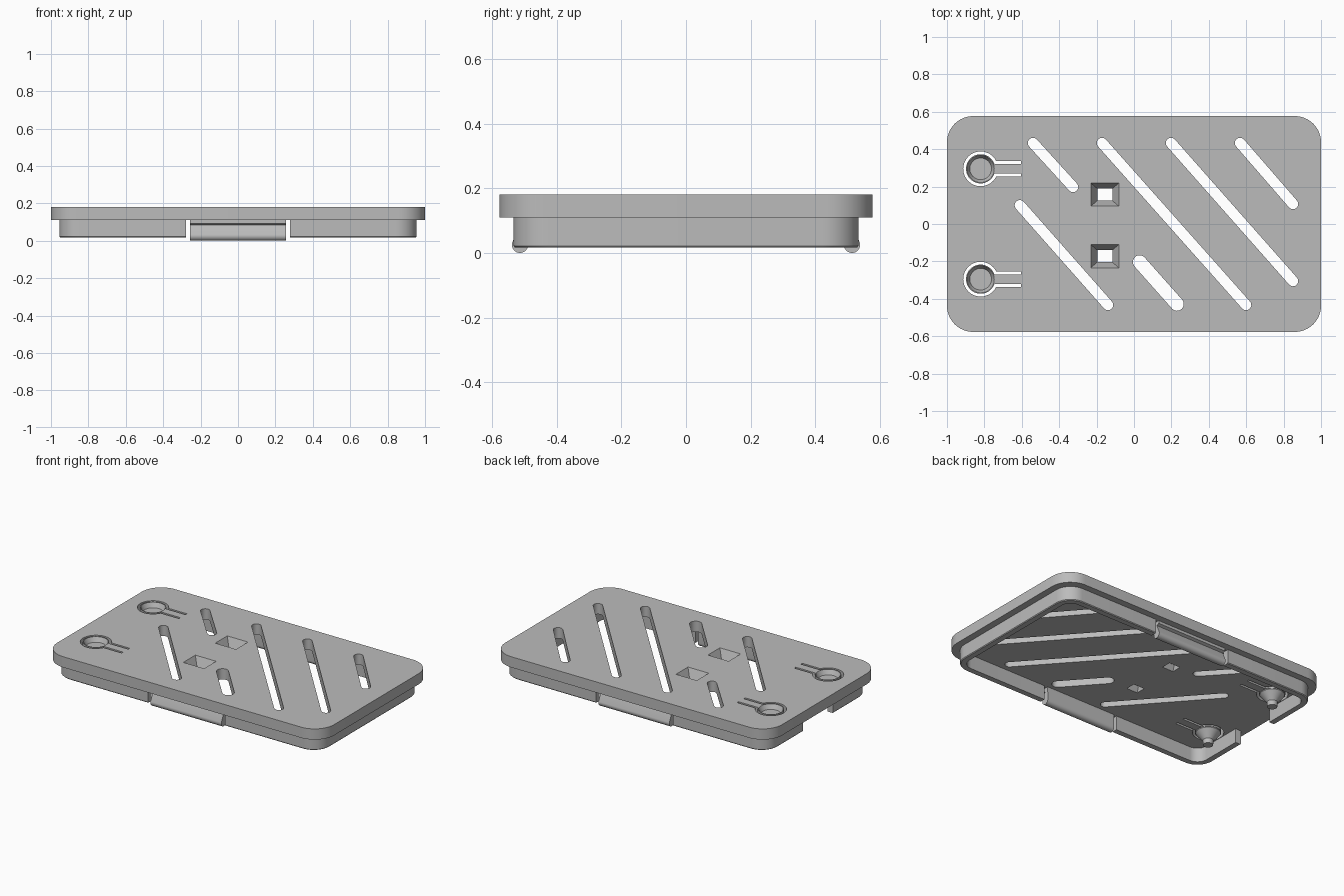
import bpy, bmesh
from math import pi, cos, sin, asin, atan2
from mathutils import Vector

cube = bpy.data.objects.get("Cube")
if cube:
    bpy.data.objects.remove(cube, do_unlink=True)

grey = bpy.data.materials.new("plain_grey")
grey.use_nodes = True
colour = (0.5, 0.5, 0.5, 1)
grey.diffuse_color = colour
grey.node_tree.nodes["Principled BSDF"].inputs["Base Color"].default_value = colour

BOTTOM, PLATE, TOP = 0.017, 0.11, 0.18


def finish(name, bm):
    bmesh.ops.recalc_face_normals(bm, faces=bm.faces)
    mesh = bpy.data.meshes.new(name)
    bm.to_mesh(mesh)
    bm.free()
    mesh.materials.append(grey)
    ob = bpy.data.objects.new(name, mesh)
    bpy.context.collection.objects.link(ob)
    return ob


def loft(name, rings):
    """Skin a stack of equal-length closed rings and cap both ends."""
    bm = bmesh.new()
    loops = [[bm.verts.new(p) for p in ring] for ring in rings]
    n = len(loops[0])
    for a, b in zip(loops, loops[1:]):
        for i in range(n):
            j = (i + 1) % n
            bm.faces.new((a[i], a[j], b[j], b[i]))
    bm.faces.new(loops[0])
    bm.faces.new(loops[-1])
    return finish(name, bm)


def prism(name, outline, z0, z1):
    return loft(name, [[(x, y, z) for x, y in outline] for z in (z0, z1)])


def arc(cx, cy, r, a0, a1, n=12):
    return [(cx + r * cos(a0 + (a1 - a0) * i / n),
             cy + r * sin(a0 + (a1 - a0) * i / n)) for i in range(n + 1)]


def rounded(hx, hy, r):
    pts = []
    for k, (sx, sy) in enumerate([(1, 1), (-1, 1), (-1, -1), (1, -1)]):
        pts += arc(sx * (hx - r), sy * (hy - r), r, k * pi / 2, (k + 1) * pi / 2)
    return pts


def rect(x0, x1, y0, y1):
    return [(x0, y0), (x1, y0), (x1, y1), (x0, y1)]


def cut(target, cutter):
    mod = target.modifiers.new("cut", 'BOOLEAN')
    mod.operation, mod.solver, mod.object = 'DIFFERENCE', 'EXACT', cutter
    bpy.context.view_layer.objects.active = target
    bpy.ops.object.modifier_apply(modifier=mod.name)
    bpy.data.objects.remove(cutter, do_unlink=True)


def circle(cx, cy, r, z):
    return [(x, y, z) for x, y in arc(cx, cy, r, 0, 2 * pi, 40)[:-1]]


# Top plate
plate = prism("top_plate", rounded(1, 0.577, 0.14), PLATE, TOP)

# Diagonal vent slots
slots = [(-.54, .433, -.326, .198, .028), (-.171, .433, .599, -.433, .028),
         (.198, .433, .85, -.305, .028), (.567, .433, .85, .107, .028),
         (-.61, .10, -.139, -.433, .028), (.03, -.203, .23, -.428, .036)]
for x0, y0, x1, y1, r in slots:
    a = atan2(y1 - y0, x1 - x0)
    shape = arc(x1, y1, r, a - pi / 2, a + pi / 2) + arc(x0, y0, r, a + pi / 2, a + 3 * pi / 2)
    cut(plate, prism("slot_cutter", shape, 0.05, 0.25))

# Tapered square holes
for cy in (0.157, -0.172):
    def square(hx, hy, z):
        return [(x, y, z) for x, y in rect(-.156 - hx, -.156 + hx, cy - hy, cy + hy)]
    cut(plate, loft("hole_cutter", [square(.04, .032, .1), square(.04, .032, PLATE),
                                    square(.075, .062, TOP), square(.075, .062, .2)]))

# Spring buttons: keyhole slit, dished top and tapered plunger below
BX = -0.82
for side, cy in (("left", 0.295), ("right", -0.295)):
    ro, ri, ao, ai, end = 0.093, 0.078, 0.041, 0.026, BX + 0.215
    to, ti = asin(ao / ro), asin(ai / ri)
    shape = ([(end, cy + ao)] + arc(BX, cy, ro, to, 2 * pi - to, 36)
             + [(end, cy - ao), (end, cy - ai)]
             + arc(BX, cy, ri, 2 * pi - ti, ti, 36) + [(end, cy + ai)])
    cut(plate, prism("slit_cutter", shape, 0.05, 0.25))
    cut(plate, loft("dish_cutter", [circle(BX, cy, .058, .15), circle(BX, cy, .073, TOP),
                                    circle(BX, cy, .073, .2)]))
    loft("button_plunger_" + side, [circle(BX, cy, r, z) for r, z in
                                    [(.074, .115), (.074, .105), (.032, .055), (.03, .025)]])

# Skirt wall, open at the button end and beside the clips
skirt = loft("skirt_wall", [[(x, y, z) for x, y in rounded(hx, hy, .11)] for hx, hy, z in
                            [(.951, .529, BOTTOM), (.955, .533, .022), (.955, .533, .115)]])
cut(skirt, prism("inner_cutter", rounded(.915, .493, .07), -0.1, 0.3))
cut(skirt, prism("end_gap_cutter", rect(-1.1, -.8, -.155, .155), -0.1, PLATE))
cut(skirt, prism("clip_gap_cutter", rect(-.278, .278, -.7, .7), -0.1, PLATE))

# Snap clips: undercut wall with a rounded bead along the lower edge
profile = ([(.49, .115), (.533, .115), (.533, .092), (.515, .084)]
           + arc(.513, .025, .025, .35, -pi, 14))
for side, s in (("front", -1), ("back", 1)):
    loft("snap_clip_" + side, [[(x, s * y, z) for y, z in profile] for x in (-.256, .256)])

# Smooth the round faces, keep hard edges
bpy.ops.object.select_all(action='DESELECT')
for ob in bpy.context.collection.objects:
    if ob.type == 'MESH':
        ob.select_set(True)
        bpy.context.view_layer.objects.active = ob
bpy.ops.object.shade_smooth_by_angle(angle=0.5)
